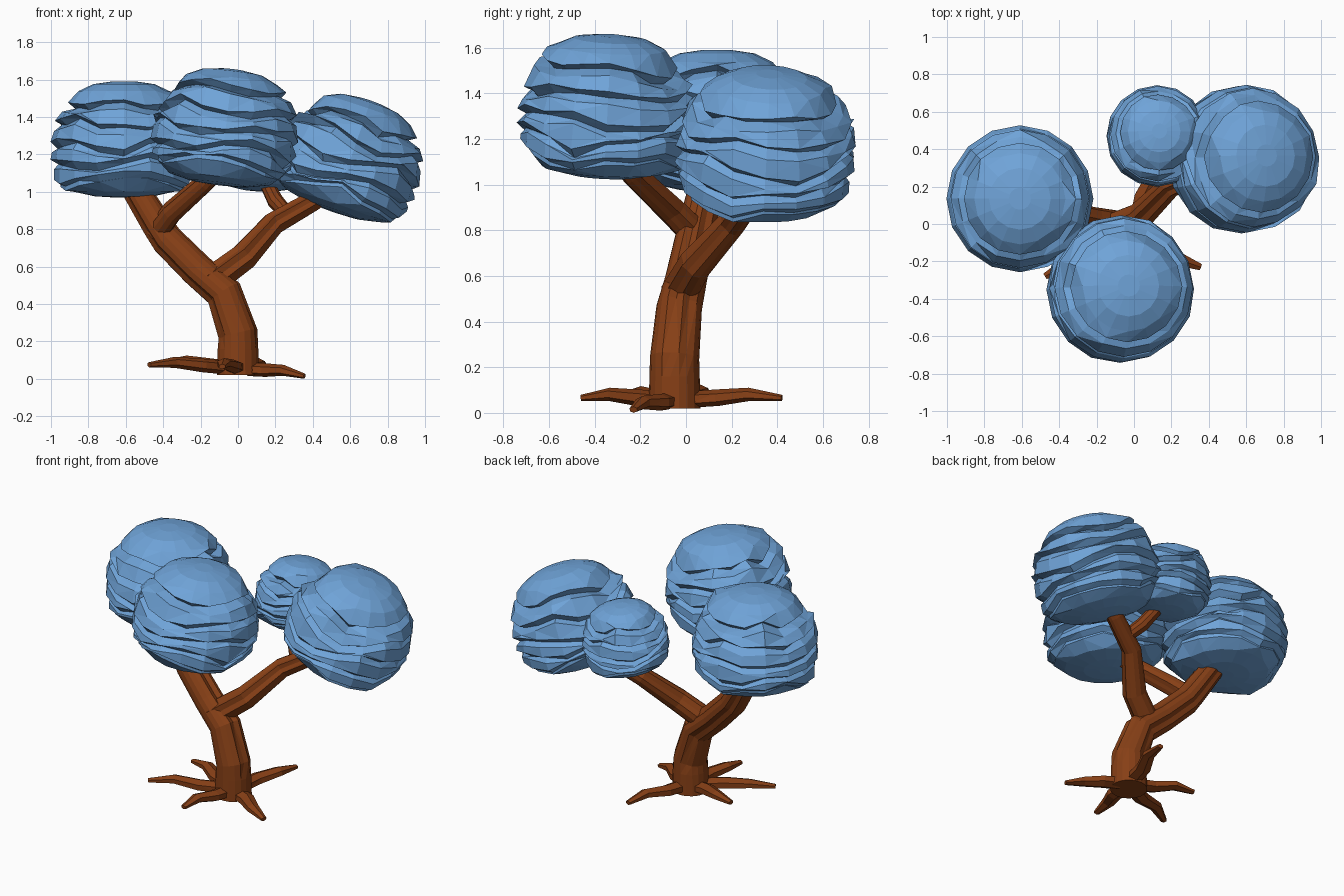
import bpy, bmesh, math, random
from mathutils import Vector, Matrix

if "Cube" in bpy.data.objects:
    bpy.data.objects.remove(bpy.data.objects["Cube"])

random.seed(4)


def material(name, rgb):
    m = bpy.data.materials.new(name)
    m.diffuse_color = (*rgb, 1)
    m.use_nodes = True
    m.node_tree.nodes["Principled BSDF"].inputs["Base Color"].default_value = m.diffuse_color
    return m


BARK = material("bark", (0.24, 0.05, 0.008))
LEAF = material("leaf_blue", (0.16, 0.37, 0.69))


def loft(name, rings, mat):
    """Skin a list of vertex rings and close both ends."""
    bm = bmesh.new()
    rows = [[bm.verts.new(p) for p in ring] for ring in rings]
    n = len(rows[0])
    for a, b in zip(rows, rows[1:]):
        for i in range(n):
            j = (i + 1) % n
            bm.faces.new((a[i], a[j], b[j], b[i]))
    bm.faces.new(rows[0][::-1])
    bm.faces.new(rows[-1])
    bmesh.ops.triangulate(bm, faces=[f for f in bm.faces if len(f.verts) == 4])
    bmesh.ops.recalc_face_normals(bm, faces=bm.faces)
    me = bpy.data.meshes.new(name)
    bm.to_mesh(me)
    bm.free()
    me.materials.append(mat)
    ob = bpy.data.objects.new(name, me)
    bpy.context.collection.objects.link(ob)
    return ob


def tube(name, path, sides, grooves, flat=1.0):
    """Tapered limb along (x, y, z, radius) points; grooves = bark ridge depth per point."""
    pts = [Vector(p[:3]) for p in path]
    ridge = [random.choice((0, 0, 1)) * random.uniform(0.5, 1) for _ in range(sides)]
    rings = []
    u = None
    for k, p in enumerate(pts):
        t = (pts[min(k + 1, len(pts) - 1)] - pts[max(k - 1, 0)]).normalized()
        if k == 0 and abs(t.z) > 0.8:
            t = Vector((0, 0, 1))
        if u is None:
            u = Vector((0, 1, 0)) if abs(t.z) > 0.8 else Vector((0, 0, 1))
        u = (u - t * u.dot(t)).normalized()
        v = t.cross(u)
        r = path[k][3]
        ring = []
        for i in range(sides):
            a = 2 * math.pi * i / sides
            d = r * (1 - grooves[k] * ridge[i])
            ring.append(p + u * math.cos(a) * d * flat + v * math.sin(a) * d)
        rings.append(ring)
    return loft(name, rings, BARK)


# trunk and main limbs
tube("trunk", [(0, -.05, .02, .114), (0, -.05, .16, .11), (0, -.05, .24, .108),
               (-.075, -.03, .46, .1), (-.22, 0, .585, .092), (-.38, .035, .745, .088),
               (-.43, .05, .82, .084), (-.54, .09, 1.0, .076), (-.58, .12, 1.1, .06)],
     18, [0, 0, .1, .2, .22, .22, .2, .2, .1])
tube("right_branch", [(-.16, -.04, .51, .08), (.03, .04, .65, .075), (.19, .2, .83, .062),
                      (.4, .29, .95, .055), (.53, .33, 1.03, .045)],
     14, [.25, .25, .25, .2, .1])
tube("front_branch", [(-.43, .05, .78, .068), (-.35, -.06, .89, .064), (-.17, -.23, 1.05, .056),
                      (-.1, -.29, 1.12, .045)], 14, [.2, .25, .25, .1])
tube("back_branch", [(.27, .24, .87, .04), (.2, .32, .95, .044), (.15, .42, 1.05, .038),
                     (.13, .46, 1.1, .03)], 10, [.1, .2, .2, .1])

# roots: tip x, y, z
for k, (x, y, z) in enumerate([(-.475, -.28, .075), (-.085, -.46, .065), (.355, -.23, .014),
                               (.14, .42, .065), (-.4, .09, .085)]):
    c, tip = Vector((0, -.05, .058)), Vector((x, y, z))
    side = Vector((-(y + .05), x, 0)).normalized()
    path = []
    for t, lift, bend, r in [(.15, 0, 0, .052), (.4, .006, .01, .052),
                             (.7, .018, -.015, .042), (1, 0, 0, .02)]:
        p = c.lerp(tip, t) + side * bend + Vector((0, 0, lift))
        path.append((*p, r))
    tube(f"root_{k + 1}", path, 6, [0, .1, .1, 0], flat=.7)

# leaf layer profile: (radius, height, wave group, underside flag)
PROFILE = [(.15, 1.0, 0, 0), (.42, .95, 0, 0), (.62, .83, 0, 0), (.76, .64, 1, 0), (.66, .6, 1, 1),
           (.84, .48, 1, 0), (.94, .3, 2, 0), (.84, .25, 2, 1), (.95, .12, 2, 0),
           (1.0, -.04, 3, 0), (.9, -.09, 3, 1), (.98, -.22, 3, 0), (1.0, -.36, 4, 0),
           (.89, -.41, 4, 1), (.95, -.52, 4, 0), (.95, -.63, 5, 0), (.86, -.66, 5, 1),
           (.86, -.75, 5, 0), (.69, -.9, 6, 0), (.4, -.98, 6, 0), (.15, -1.0, 6, 0)]


def leaf_ball(name, centre, radius, tilt_x, tilt_y, sides=16):
    half = radius * .79
    waves = [[random.uniform(-.08, .08) + .08 * math.sin(2 * math.pi * 3 * i / sides + g * 1.3)
              for i in range(sides)] for g in range(7)]
    waves[0] = waves[6] = [0] * sides
    rot = Matrix.Rotation(math.radians(tilt_y), 3, 'Y') @ Matrix.Rotation(math.radians(tilt_x), 3, 'X')
    rings = []
    for r, h, g, under in PROFILE:
        ring = []
        for i in range(sides):
            a = 2 * math.pi * i / sides
            # undersides drop unevenly so each lip shows a ragged dark band
            drop = random.uniform(0, .09) if under else 0
            p = Vector((radius * r * math.cos(a), radius * r * math.sin(a),
                        half * (h + waves[g][i] - drop)))
            ring.append(rot @ p + Vector(centre))
        rings.append(ring)
    return loft(name, rings, LEAF)


# foliage clusters
leaf_ball("left_foliage", (-.61, .135, 1.28), .393, 0, 0)
leaf_ball("front_foliage", (-.065, -.345, 1.345), .393, -3, 7)
leaf_ball("right_foliage", (.607, .35, 1.19), .395, -3, 19)
leaf_ball("back_foliage", (.125, .475, 1.22), .27, -6, 3)
